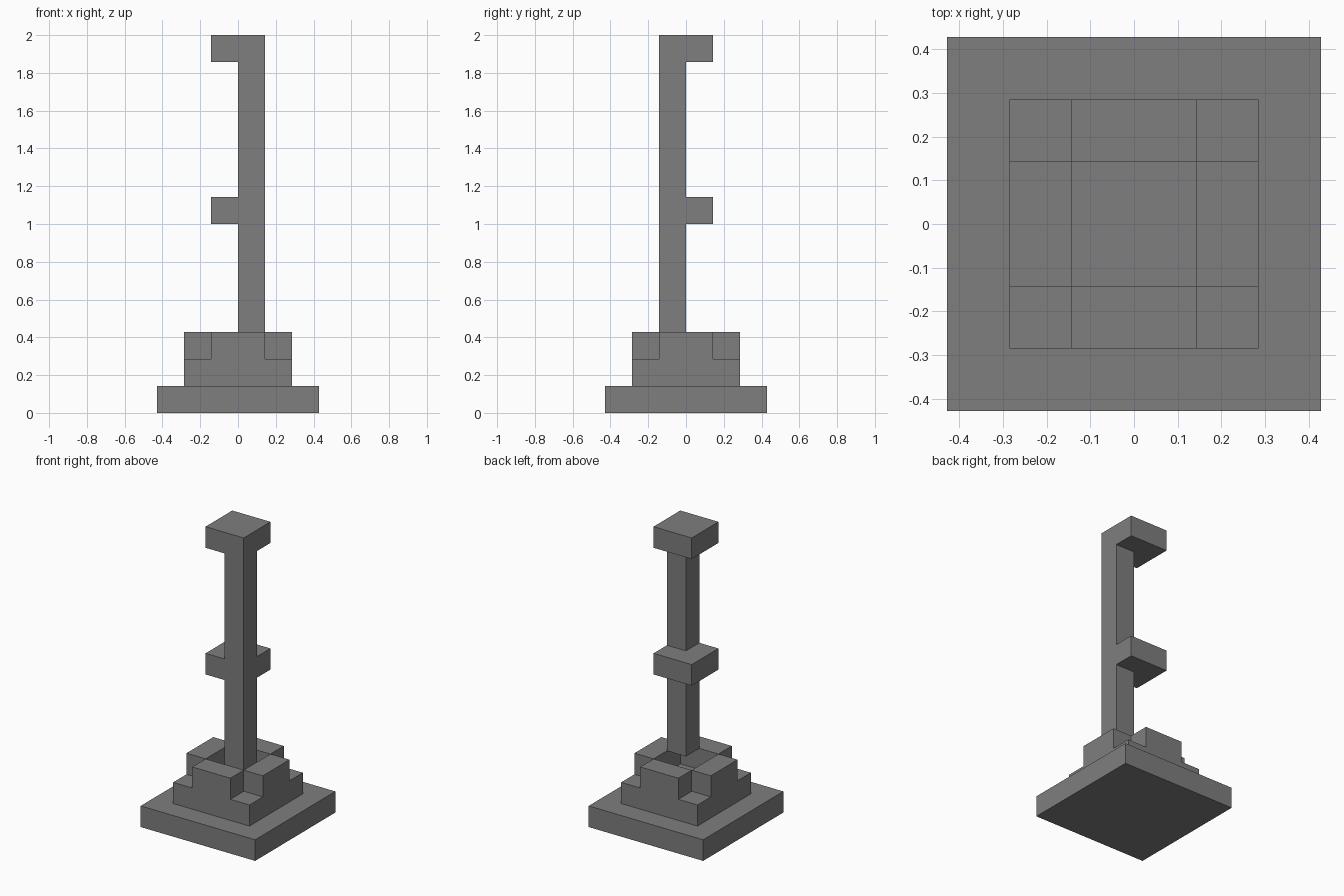
import bpy
import bmesh
from itertools import product
from mathutils import Vector

if "Cube" in bpy.data.objects:
    bpy.data.objects.remove(bpy.data.objects["Cube"], do_unlink=True)

U = 1 / 7  # edge of one block

stone = bpy.data.materials.new("grey_stone")
stone.use_nodes = True
colour = (0.21, 0.21, 0.21, 1)
stone.diffuse_color = colour
stone.node_tree.nodes["Principled BSDF"].inputs["Base Color"].default_value = colour


def cells(x, y, z):
    """All block positions in a box given as (start, end) ranges."""
    return set(product(range(*x), range(*y), range(*z)))


def build(name, blocks):
    """Make the outer skin of a group of blocks as one clean mesh."""
    bm = bmesh.new()
    for cell in blocks:
        for axis, side in product(range(3), (-1, 1)):
            normal = Vector((0, 0, 0))
            normal[axis] = side
            if tuple(int(c + n) for c, n in zip(cell, normal)) in blocks:
                continue
            a, b = Vector((0, 0, 0)), Vector((0, 0, 0))
            a[(axis + 1) % 3] = 0.5
            b[(axis + 2) % 3] = 0.5 * side
            centre = Vector(cell) + Vector((0.5, 0.5, 0.5)) + normal / 2
            corners = (-a - b, a - b, a + b, -a + b)
            bm.faces.new([bm.verts.new((centre + c) * U) for c in corners])
    bmesh.ops.remove_doubles(bm, verts=bm.verts, dist=0.001)
    bmesh.ops.dissolve_limit(bm, angle_limit=0.01, verts=bm.verts, edges=bm.edges)
    mesh = bpy.data.meshes.new(name)
    bm.to_mesh(mesh)
    bm.free()
    mesh.materials.append(stone)
    obj = bpy.data.objects.new(name, mesh)
    bpy.context.collection.objects.link(obj)


# Wide bottom slab
build("base_slab", cells((-3, 3), (-3, 3), (0, 1)))

# Plinth with a raised block on each side, open corners and a sunken middle
wide, inner = (-2, 2), (-1, 1)
rim = cells(wide, inner, (2, 3)) ^ cells(inner, wide, (2, 3))
build("stepped_plinth", cells(wide, wide, (1, 2)) | rim)

# Off-centre post with a collar halfway up and a cap on top
post = cells((0, 1), (-1, 0), (3, 14))
for level in (7, 13):
    post |= cells(inner, inner, (level, level + 1))
build("post_with_collar_and_cap", post)
